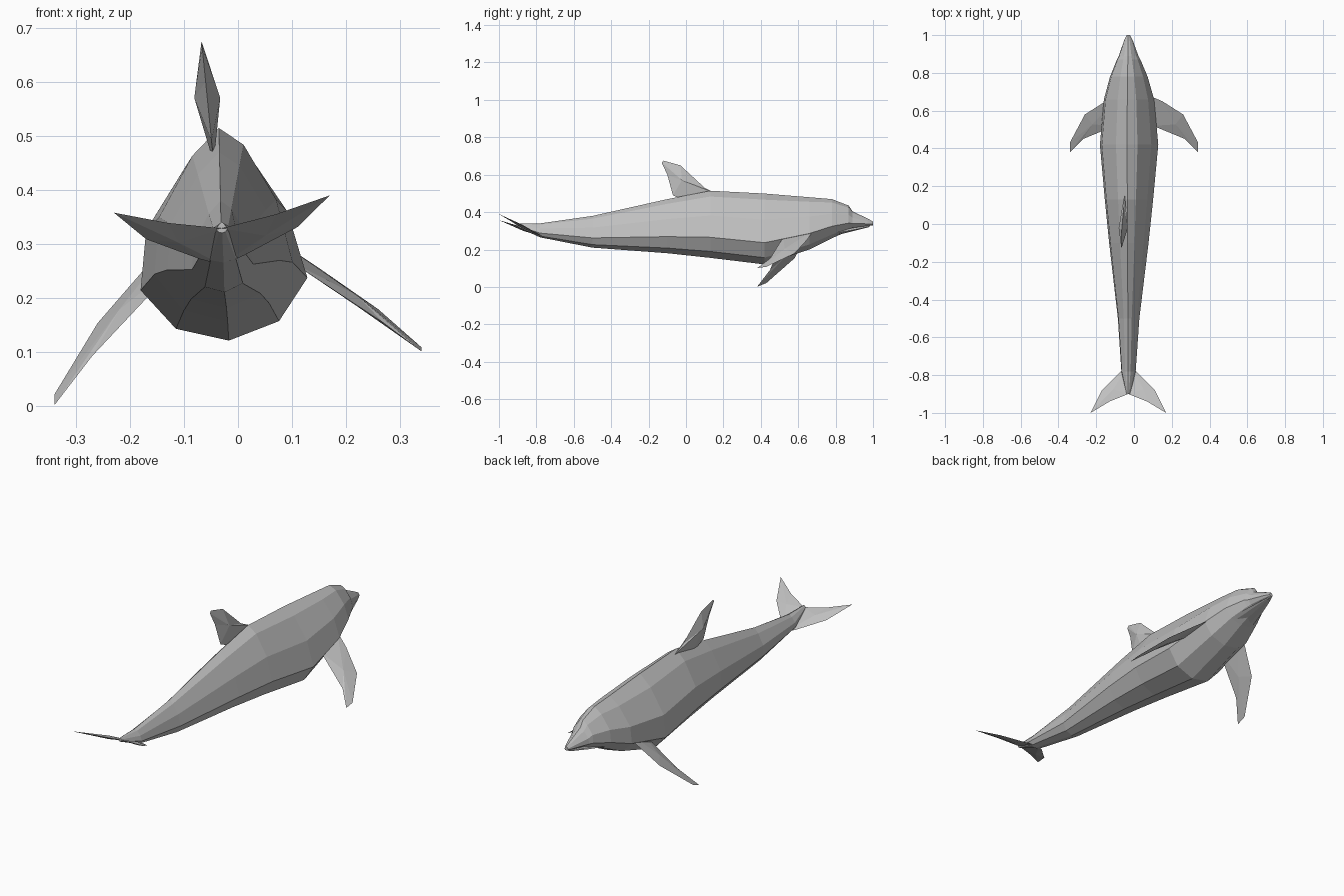
import bpy
import bmesh
from math import sin, cos, pi
from mathutils import Vector

old = bpy.data.objects.get("Cube")
if old:
    bpy.data.objects.remove(old, do_unlink=True)

grey = bpy.data.materials.new("skin grey")
grey.use_nodes = True
grey.diffuse_color = (.52, .52, .52, 1)
grey.node_tree.nodes["Principled BSDF"].inputs["Base Color"].default_value = grey.diffuse_color

SIDES = 10
ROLL = .08
CENTRE = -.03


def finish(name, bm):
    """Turn a bmesh into a flat-shaded grey object with outward normals."""
    bmesh.ops.recalc_face_normals(bm, faces=bm.faces)
    mesh = bpy.data.meshes.new(name)
    bm.to_mesh(mesh)
    bm.free()
    mesh.materials.append(grey)
    bpy.context.collection.objects.link(bpy.data.objects.new(name, mesh))


def section(half_width, bottom, top):
    """Slightly rolled drop shape: round belly, sides pinched towards the back ridge."""
    for i in range(SIDES):
        angle = pi / 2 + ROLL + 2 * pi * i / SIDES
        rise = sin(angle)
        pinch = 1 - max(rise, 0) / 2
        height = .4 + rise * (.6 if rise > 0 else .4)
        yield CENTRE + half_width * cos(angle) * pinch, bottom + height * (top - bottom)


def loft(name, rings):
    """Skin sections along rings of (y, half-width, bottom, top)."""
    bm = bmesh.new()
    loops = [[bm.verts.new((x, y, z)) for x, z in section(*shape)] for y, *shape in rings]
    for near, far in zip(loops, loops[1:]):
        for i in range(SIDES):
            j = (i + 1) % SIDES
            bm.faces.new((near[i], near[j], far[j], far[i]))
    bm.faces.new(loops[0])
    bm.faces.new(loops[-1])
    finish(name, bm)


def blade(name, outline, bulge):
    """Thin fin: the outline joined to a raised middle on either side."""
    bm = bmesh.new()
    points = [Vector(p) for p in outline]
    middle = sum(points, Vector()) / len(points)
    rim = [bm.verts.new(p) for p in points]
    for peak in (middle + Vector(bulge), middle - Vector(bulge)):
        tip = bm.verts.new(peak)
        for a, b in zip(rim, rim[1:] + rim[:1]):
            bm.faces.new((a, b, tip))
    finish(name, bm)


# Body, from the tail stock to the upper beak
loft("body", [
    (-.9, .01, .32, .34),
    (-.78, .04, .265, .34),
    (-.5, .06, .21, .38),
    (-.1, .11, .18, .47),
    (.13, .135, .155, .515),
    (.42, .163, .12, .5),
    (.66, .14, .2, .48),
    (.78, .105, .26, .47),
    (.87, .066, .3, .435),
    (.89, .055, .31, .405),
    (.97, .025, .325, .366),
    (1, .01, .33, .35)])

# Lower jaw
loft("lower_jaw", [
    (.78, .07, .27, .32),
    (.88, .045, .295, .32),
    (.98, .015, .32, .33)])

# Dorsal fin, leaning slightly sideways
fin = [(.16, .5), (.1, .53), (-.03, .65), (-.12, .675), (-.13, .665),
       (-.1, .6), (-.07, .49), (.02, .45)]
blade("dorsal_fin", [(-z / 10, y, z) for y, z in fin], (.024, 0, 0))

# Flippers, the right one drooping and twisting more
flipper = [(.08, .68), (.15, .65), (.26, .58), (.34, .43), (.34, .38), (.27, .45), (.1, .52)]
for name, side, droop, twist in (("left_flipper", 1, .6, .15), ("right_flipper", -1, .9, .4)):
    blade(name, [(side * x, y, .24 - droop * (x - .15) + twist * (y - .55))
                 for x, y in flipper], (0, 0, .01))

# Tail flukes, swept up towards the back and rolled with the body
fluke = [(0, -.75), (.04, -.78), (.14, -.88), (.2, -1), (.1, -.94), (0, -.9)]
for name, side in (("left_fluke", 1), ("right_fluke", -1)):
    blade(name, [(CENTRE + side * x, y, .27 - .45 * (y + .77) + ROLL * side * x)
                 for x, y in fluke], (0, 0, .009))
